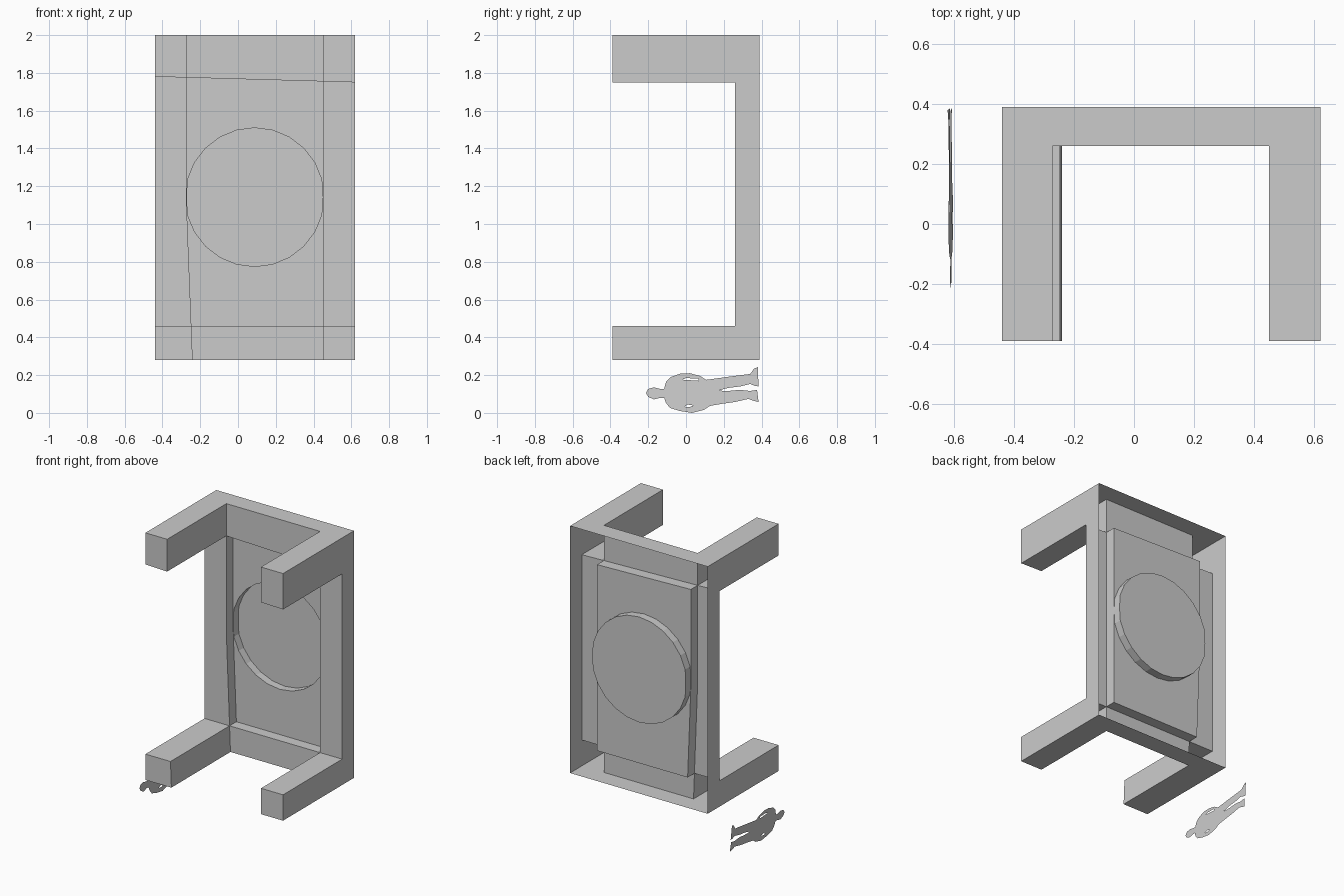
import bpy, bmesh, math

if "Cube" in bpy.data.objects:
    bpy.data.objects.remove(bpy.data.objects["Cube"])

BACK, RAIL, LEG, PANEL = 0.39, 0.26, -0.39, 0.335   # depths along y


def finish(name, bm, front_index=0):
    """Weld, make normals consistent with a front-facing face, link."""
    bmesh.ops.remove_doubles(bm, verts=bm.verts, dist=0.0003)
    bmesh.ops.recalc_face_normals(bm, faces=bm.faces)
    front = max((f for f in bm.faces if abs(f.normal.y) > 0.9), key=lambda f: f.calc_area(), default=None)
    if front and front.normal.y > 0:
        bmesh.ops.reverse_faces(bm, faces=bm.faces)
    mesh = bpy.data.meshes.new(name)
    bm.to_mesh(mesh)
    bm.free()
    obj = bpy.data.objects.new(name, mesh)
    bpy.context.collection.objects.link(obj)
    return obj


def face(bm, pts):
    return bm.faces.new([bm.verts.new(p) for p in pts])


def fill_loops(bm, loops):
    """Flat fill of an outline with holes."""
    edges = []
    for loop in loops:
        vs = [bm.verts.new(p) for p in loop]
        edges += [bm.edges.new((vs[i - 1], vs[i])) for i in range(len(vs))]
    bmesh.ops.triangle_fill(bm, edges=edges, use_beauty=True)


# Grid of (x, z) corners seen from the front, slightly out of square
left_x = [-0.24, -0.247, -0.272, -0.272, -0.272]
level = [(0.28, 0.28), (0.46, 0.46), (1.10, 1.10), (1.78, 1.75), (2.0, 2.0)]


def corner(i, j):
    x = (-0.44, left_x[j], 0.45, 0.62)[i]
    z0, z1 = level[j]
    return x, z0 + (z1 - z0) * (x + 0.44) / 1.06


def depth(i, j):
    if not (0 <= i < 3 and 0 <= j < 4):
        return BACK
    if i != 1 and j in (0, 3):
        return LEG
    return PANEL if i == 1 and j in (1, 2) else RAIL


# Frame shell: hollow legs, rails and reveals, open at the back
bm = bmesh.new()
for i in range(3):
    for j in range(4):
        d = depth(i, j)
        ring = [corner(i, j), corner(i + 1, j), corner(i + 1, j + 1), corner(i, j + 1)]
        if d != PANEL:
            face(bm, [(x, d, z) for x, z in ring])
        around = [(i, j - 1), (i + 1, j), (i, j + 1), (i - 1, j)]
        for k, n in enumerate(around):
            e = depth(*n)
            if d < e:
                (xa, za), (xb, zb) = ring[k], ring[(k + 1) % 4]
                face(bm, [(xa, d, za), (xa, e, za), (xb, e, zb), (xb, d, zb)])
finish("table_frame", bm)

# Recessed panel with a round pocket reaching the back plane
circle = []
for k in range(24):
    a = math.tau * k / 24
    x = 0.088 + 0.367 * math.cos(a)
    circle.append((min(max(x, -0.271), 0.449), 1.142 + 0.367 * math.sin(a)))
outline = [corner(*c) for c in ((1, 1), (2, 1), (2, 2), (2, 3), (1, 3), (1, 2))]
bm = bmesh.new()
fill_loops(bm, [[(x, PANEL, z) for x, z in outline], [(x, PANEL, z) for x, z in circle]])
for k in range(24):
    (xa, za), (xb, zb) = circle[k - 1], circle[k]
    face(bm, [(xa, PANEL, za), (xb, PANEL, zb), (xb, BACK, zb), (xa, BACK, za)])
face(bm, [(x, BACK, z) for x, z in circle])
finish("recessed_panel", bm)

# Flat scale figure lying on its side, outline as (y, z) in hundredths
body = [(-21.2, 10.6), (-20, 12.7), (-17, 13.5), (-13.8, 12.7), (-11.6, 12.7), (-10.6, 16.4),
        (-8, 19), (-3, 20.8), (2, 21), (7.4, 19.6), (10.6, 17.5), (18, 18.5), (26, 19.6),
        (34, 20.6), (36, 23.4), (38, 24.2), (38.4, 14), (36.5, 14.3), (34, 15.3), (28.6, 14),
        (22.2, 13.2), (17, 11.8), (22.2, 11.6), (28.6, 12.2), (34, 11.6), (37.6, 12.2),
        (38.4, 5.8), (36, 6.3), (33, 7.4), (26, 5.8), (19, 4.8), (12.7, 3.7), (9.5, 1.6),
        (3.2, 0), (-3.2, 1), (-8.5, 2.6), (-10.6, 5.3), (-11.6, 8), (-13.8, 8), (-17, 7.1), (-20, 8.5)]
gap_upper = [(-2, 17.6), (0, 18.4), (6.5, 18.2), (6.5, 17)]
gap_lower = [(-1, 3.3), (1, 4.4), (4, 3.9), (2, 3.1)]
bm = bmesh.new()
fill_loops(bm, [[(-0.602 - 0.00075 * z, y / 100, z / 100) for y, z in loop]
                for loop in (body, gap_upper, gap_lower)])
finish("scale_figure", bm)
